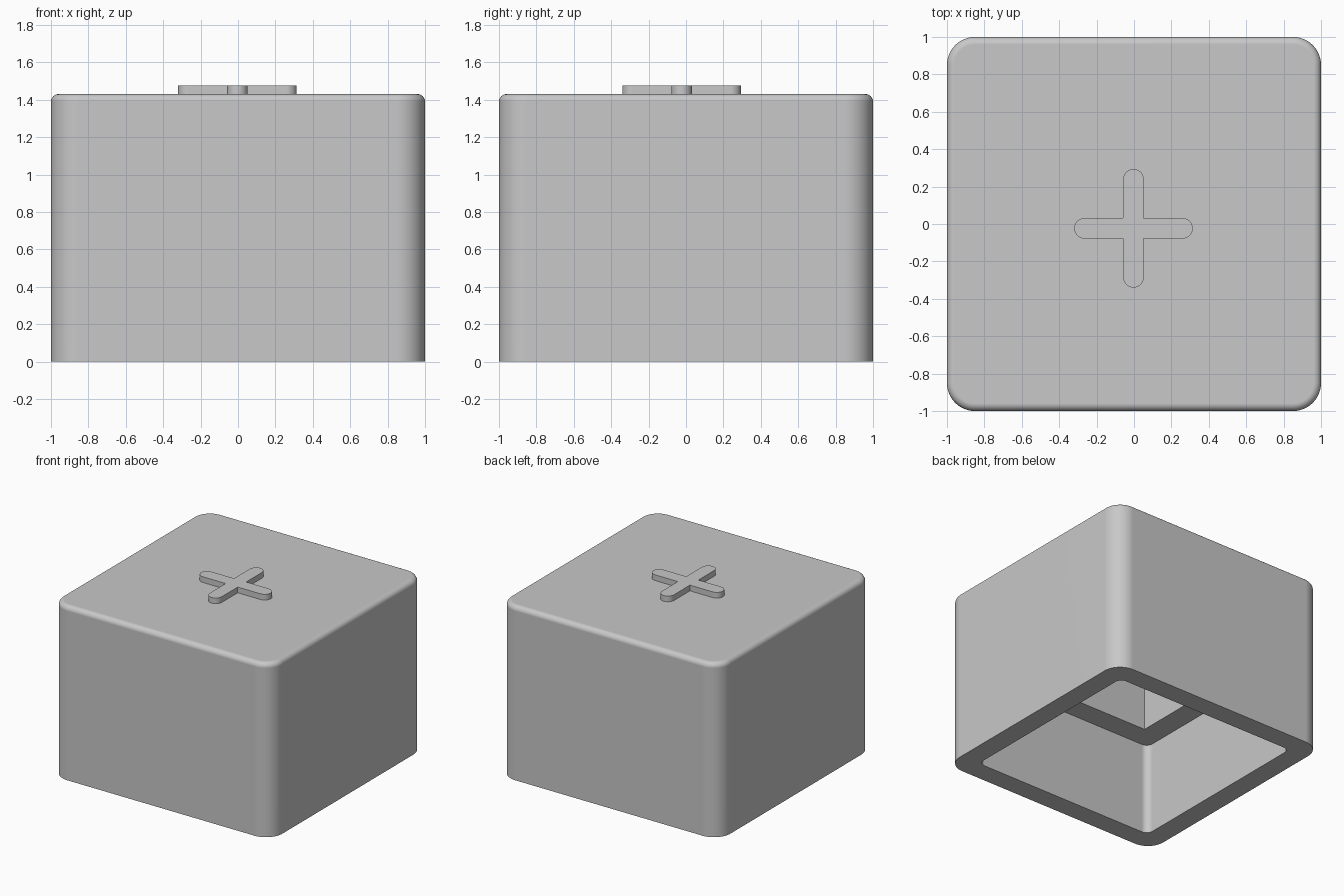
import bpy
import bmesh
from math import sin, cos, pi, radians

if "Cube" in bpy.data.objects:
    bpy.data.objects.remove(bpy.data.objects["Cube"], do_unlink=True)

SEGMENTS = 12
HEIGHT = 1.43
CORNER = 0.15
FILLET = 0.04

grey = bpy.data.materials.new("plain grey")
grey.use_nodes = True
grey.diffuse_color = (0.58, 0.58, 0.58, 1)
grey.node_tree.nodes["Principled BSDF"].inputs["Base Color"].default_value = grey.diffuse_color


def rounded_square(half, radius):
    """Outline of a square with rounded corners, counter-clockwise."""
    points = []
    for quarter in range(4):
        mid = pi / 4 + quarter * pi / 2
        sx, sy = (1 if cos(mid) > 0 else -1), (1 if sin(mid) > 0 else -1)
        for i in range(SEGMENTS + 1):
            a = (quarter + i / SEGMENTS) * pi / 2
            points.append((sx * (half - radius) + radius * cos(a),
                           sy * (half - radius) + radius * sin(a)))
    return points


def cross_outline(reach, half_width):
    """Outline of a plus with round arm ends, counter-clockwise."""
    points = []
    for arm in range(4):
        turn = arm * pi / 2
        local = [(reach - half_width + half_width * cos(a), half_width * sin(a))
                 for a in (-pi / 2 + pi * i / SEGMENTS for i in range(SEGMENTS + 1))]
        local.append((half_width, half_width))
        points += [(x * cos(turn) - y * sin(turn), x * sin(turn) + y * cos(turn))
                   for x, y in local]
    return points


def loft(name, sections):
    """Skin a list of (outline, height) sections and cap both ends."""
    bm = bmesh.new()
    rings = [[bm.verts.new((x, y, z)) for x, y in outline] for outline, z in sections]
    for low, high in zip(rings, rings[1:]):
        for i in range(len(low)):
            j = (i + 1) % len(low)
            bm.faces.new((low[i], low[j], high[j], high[i]))
    bm.faces.new(rings[0])
    bm.faces.new(rings[-1])
    bmesh.ops.remove_doubles(bm, verts=bm.verts, dist=1e-5)
    bmesh.ops.recalc_face_normals(bm, faces=bm.faces)
    mesh = bpy.data.meshes.new(name)
    bm.to_mesh(mesh)
    bm.free()
    mesh.materials.append(grey)
    obj = bpy.data.objects.new(name, mesh)
    bpy.context.collection.objects.link(obj)
    bpy.ops.object.select_all(action="DESELECT")
    obj.select_set(True)
    bpy.context.view_layer.objects.active = obj
    bpy.ops.object.shade_smooth_by_angle(angle=radians(30))
    normals = obj.modifiers.new("flat faces", "WEIGHTED_NORMAL")
    normals.keep_sharp = True
    return obj


# Hollow body: square upper recess, ledge, rounded lower opening, outer wall
outer = rounded_square(1, CORNER)
opening = rounded_square(0.83, 0.055)
recess = rounded_square(0.643, 0)
sections = [(recess, 1.26), (recess, 0.76), (opening, 0.76), (opening, 0), (outer, 0)]
# Rounded upper edge
for step in range(9):
    a = step / 8 * pi / 2
    inset = FILLET * (1 - cos(a))
    sections.append((rounded_square(1 - inset, CORNER - inset),
                     HEIGHT - FILLET + FILLET * sin(a)))
loft("hollow_body", sections)

# Raised plus on the top, sunk slightly into the body
plus = cross_outline(0.317, 0.055)
top_plus = loft("top_plus", [(plus, HEIGHT - 0.02), (plus, 1.477)])
top_plus.location = (-0.003, -0.023, 0)
